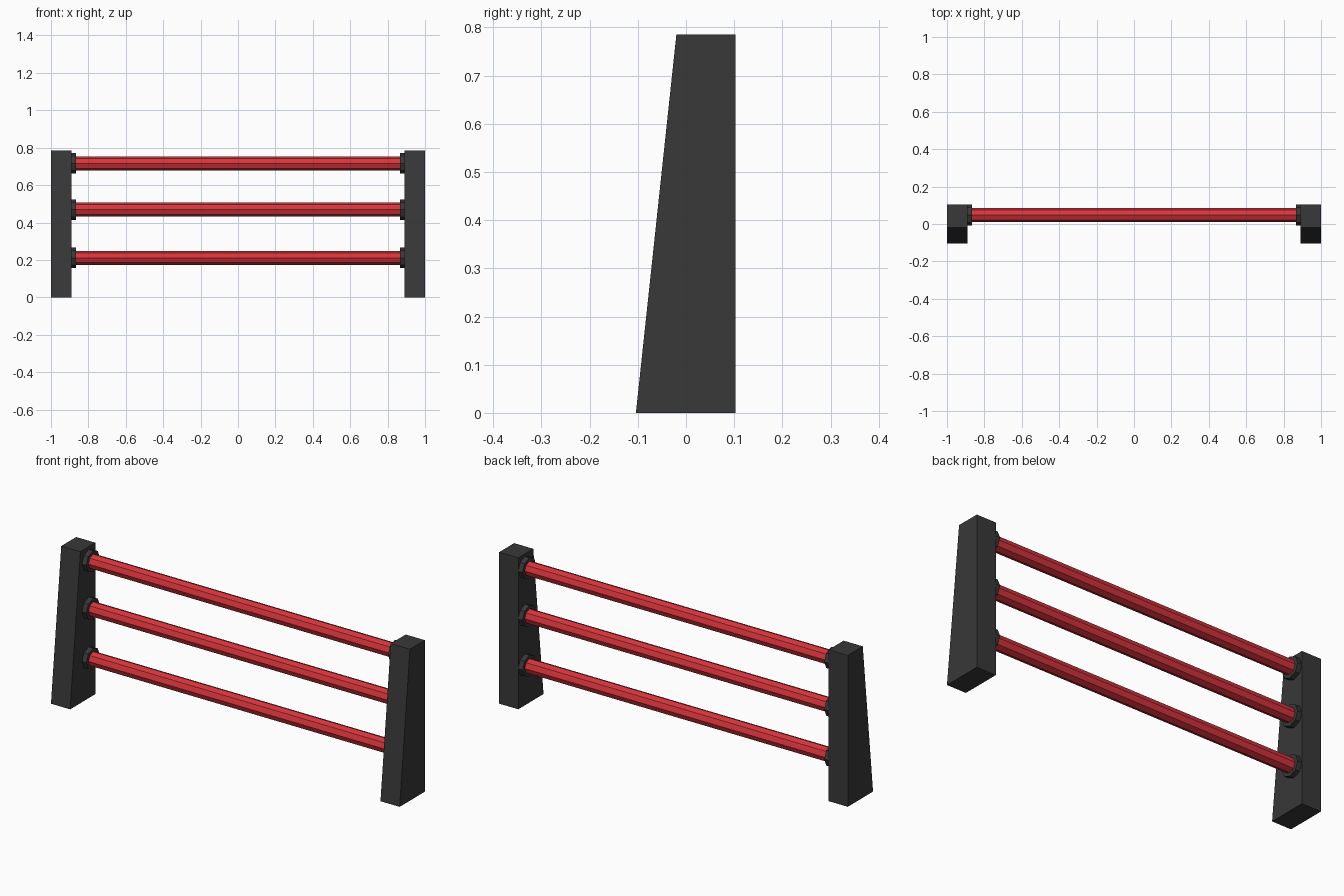
import bpy
import bmesh
import math
from mathutils import Matrix

old = bpy.data.objects.get("Cube")
if old:
    bpy.data.objects.remove(old, do_unlink=True)


def make_material(name, colour):
    mat = bpy.data.materials.new(name)
    mat.use_nodes = True
    mat.diffuse_color = colour
    mat.node_tree.nodes["Principled BSDF"].inputs["Base Color"].default_value = colour
    return mat


CHARCOAL = make_material("charcoal", (0.04, 0.04, 0.04, 1))
RED = make_material("red", (0.68, 0.035, 0.045, 1))


def add_object(name, bm, mat):
    bmesh.ops.recalc_face_normals(bm, faces=bm.faces[:])
    mesh = bpy.data.meshes.new(name)
    bm.to_mesh(mesh)
    bm.free()
    mesh.materials.append(mat)
    obj = bpy.data.objects.new(name, mesh)
    bpy.context.collection.objects.link(obj)


def add_post(name, x0, x1):
    # Side profile with a sloping front, extruded along x
    profile = [(-0.104, 0), (0.103, 0), (0.103, 0.785), (-0.02, 0.785)]
    bm = bmesh.new()
    face = bm.faces.new([bm.verts.new((x0, y, z)) for y, z in profile])
    out = bmesh.ops.extrude_face_region(bm, geom=[face])
    verts = [v for v in out["geom"] if isinstance(v, bmesh.types.BMVert)]
    bmesh.ops.translate(bm, verts=verts, vec=(x1 - x0, 0, 0))
    add_object(name, bm, CHARCOAL)


def add_bar(name, x0, x1, z, radius, mat):
    # Faceted cylinder lying along x
    bm = bmesh.new()
    place = Matrix.Translation(((x0 + x1) / 2, RAIL_Y, z)) @ Matrix.Rotation(math.pi / 2, 4, "Y")
    bmesh.ops.create_cone(bm, cap_ends=True, segments=SIDES, radius1=radius,
                          radius2=radius, depth=x1 - x0, matrix=place)
    add_object(name, bm, mat)


SIDES = 8
RAIL_Y = 0.048
INNER = 0.89   # inner face of the posts
COLLAR = 0.865  # inner face of the collars

add_post("left_post", INNER, 1)
add_post("right_post", -1, -INNER)

# Rails with a collar at each end
for level, z in (("lower", 0.211), ("middle", 0.469), ("upper", 0.716)):
    add_bar(level + "_rail", -INNER, INNER, z, 0.037, RED)
    add_bar(level + "_left_collar", COLLAR, INNER, z, 0.055, CHARCOAL)
    add_bar(level + "_right_collar", -INNER, -COLLAR, z, 0.055, CHARCOAL)
